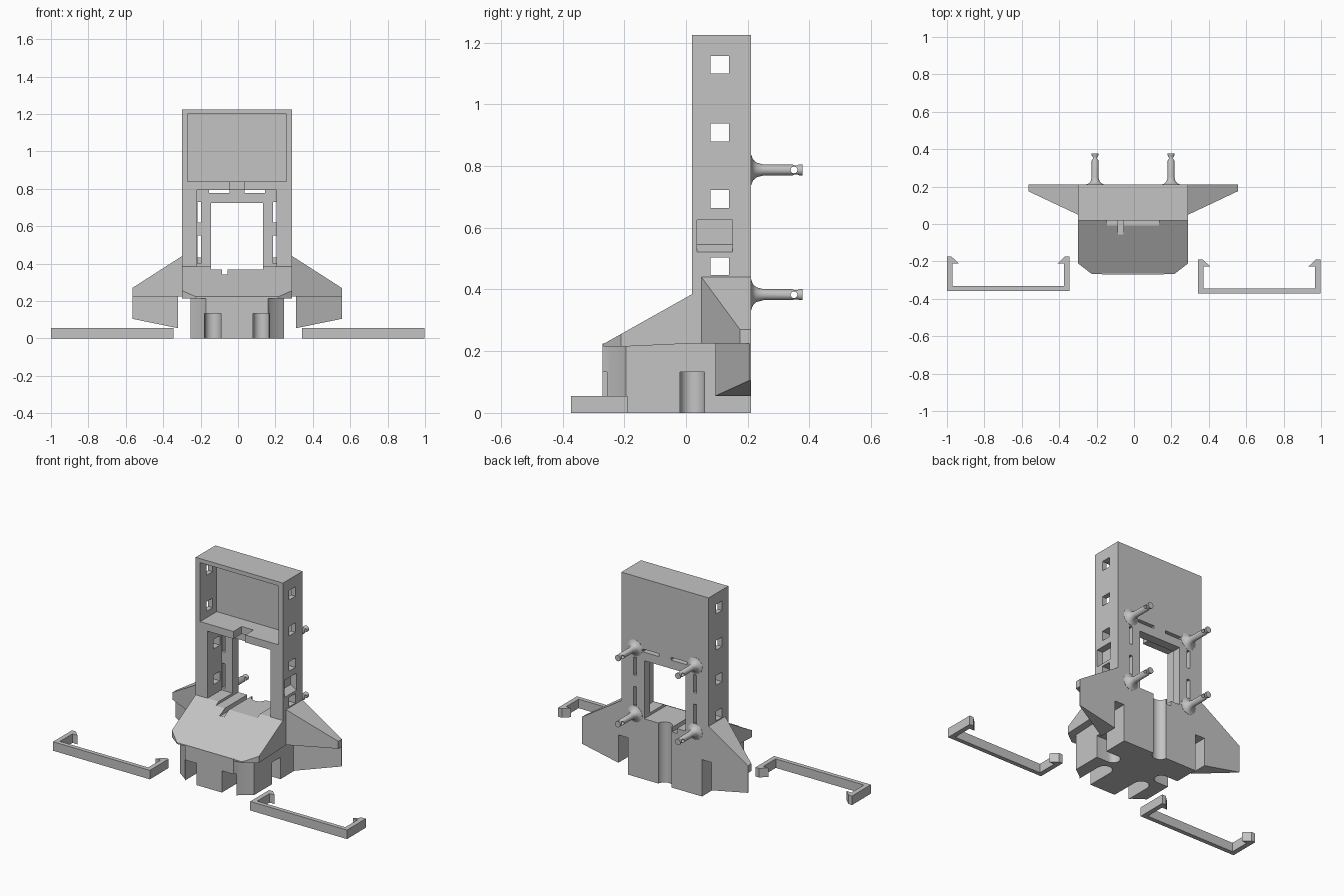
import bpy, bmesh, math
from mathutils import Vector

if "Cube" in bpy.data.objects:
    bpy.data.objects.remove(bpy.data.objects["Cube"])

GREY = bpy.data.materials.new("plain grey")
GREY.use_nodes = True
GREY.diffuse_color = (0.55, 0.55, 0.55, 1)
GREY.node_tree.nodes["Principled BSDF"].inputs["Base Color"].default_value = GREY.diffuse_color
CX = -0.005  # centre line of the tower and base


def finish(name, bm):
    bmesh.ops.recalc_face_normals(bm, faces=bm.faces)
    mesh = bpy.data.meshes.new(name)
    bm.to_mesh(mesh)
    bm.free()
    mesh.materials.append(GREY)
    obj = bpy.data.objects.new(name, mesh)
    bpy.context.collection.objects.link(obj)
    return obj


def prism(name, axis, outline, low, high):
    """Extrude a 2D outline along an axis (the outline holds the other two coordinates)."""
    bm = bmesh.new()
    i = "xyz".index(axis)
    verts = []
    for p in outline:
        co = list(p)
        co.insert(i, low)
        verts.append(bm.verts.new(co))
    face = bm.faces.new(verts)
    new = bmesh.ops.extrude_face_region(bm, geom=[face])["geom"]
    shift = Vector((0, 0, 0))
    shift[i] = high - low
    bmesh.ops.translate(bm, vec=shift, verts=[v for v in new if isinstance(v, bmesh.types.BMVert)])
    return finish(name, bm)


def box(name, x0, x1, y0, y1, z0, z1):
    return prism(name, "z", [(x0, y0), (x1, y0), (x1, y1), (x0, y1)], z0, z1)


def rod(name, axis, a, b, radius, low, high, sides=24):
    ring = [(a + radius * math.cos(math.tau * k / sides), b + radius * math.sin(math.tau * k / sides))
            for k in range(sides)]
    return prism(name, axis, ring, low, high)


def combine(obj, tools, operation="DIFFERENCE"):
    for tool in tools:
        mod = obj.modifiers.new("cut", "BOOLEAN")
        mod.operation = operation
        mod.solver = "EXACT"
        mod.object = tool
        bpy.context.view_layer.objects.active = obj
        bpy.ops.object.modifier_apply(modifier=mod.name)
        bpy.data.objects.remove(tool)
    return obj


def smooth(obj):
    bpy.ops.object.select_all(action="DESELECT")
    obj.select_set(True)
    bpy.context.view_layer.objects.active = obj
    bpy.ops.object.shade_smooth_by_angle(angle=math.radians(35))


def sided(s, points):
    """Place half-outline points on one side of the centre line."""
    return [(CX + s * x, v) for x, v in points]


def symmetric(points):
    return sided(1, points) + sided(-1, points[::-1])


# Tower with display recess, lower cavity, window and slots
tower = box("tower", -0.3, 0.29, 0.02, 0.21, 0.225, 1.225)
cuts = [box("cut", -0.27, 0.26, -0.1, 0.18, 0.84, 1.2),
        box("cut", -0.22, 0.205, -0.1, 0.155, 0.385, 0.795),
        box("cut", -0.045, 0.035, -0.1, 0.1, 0.78, 0.85),
        box("cut", -0.145, 0.135, -0.1, 0.3, 0.37, 0.725)]
for z in (0.475, 0.693, 0.908, 1.128):
    cuts.append(box("cut", -0.5, 0.5, 0.08, 0.14, z - 0.029, z + 0.029))
for s in (-1, 1):
    for z0, z1 in ((0.4, 0.55), (0.62, 0.73)):
        cuts.append(prism("cut", "z", sided(s, [(0.192, 0.1), (0.212, 0.1), (0.212, 0.3), (0.192, 0.3)]), z0, z1))
    cuts.append(prism("cut", "z", sided(s, [(0.04, 0.1), (0.15, 0.1), (0.15, 0.3), (0.04, 0.3)]), 0.777, 0.794))
cuts.append(box("cut", -0.085, -0.055, -0.1, 0.3, 0.34, 0.4))
cuts.append(rod("cut", "z", CX, 0.215, 0.045, 0, 0.4))
cuts.append(prism("cut", "y", [(0.3, 0.515), (0.25, 0.545), (0.25, 0.625), (0.3, 0.625)], 0.035, 0.15))
smooth(combine(tower, cuts))

# Base body with bottom channels
body = prism("base_body", "z", symmetric(
    [(0.25, 0.21), (0.25, -0.195), (0.18, -0.245), (0.165, -0.27)]), 0, 0.225)
cuts = []
for s in (-1, 1):
    cuts.append(prism("cut", "z", sided(s, [(0.085, -0.4), (0.173, -0.4), (0.173, -0.1), (0.085, -0.1)]), -0.1, 0.133))
    cuts.append(rod("cut", "z", CX + s * 0.129, -0.1, 0.043, -0.1, 0.133))
    cuts.append(prism("cut", "z", sided(s, [(0.17, -0.02), (0.4, -0.02), (0.4, 0.06), (0.17, 0.06)]), -0.1, 0.133))
    cuts.append(rod("cut", "z", CX + s * 0.17, 0.02, 0.04, -0.1, 0.133))
cuts.append(rod("cut", "z", CX, 0.215, 0.045, -0.1, 0.4))
smooth(combine(body, cuts))

# Sloped roof over the base, with clipped front corners
roof = prism("sloped_roof", "x", [(0.02, 0.225), (0.02, 0.385), (-0.27, 0.222), (-0.27, 0.215), (-0.2, 0.215)],
             -0.3, 0.29)
combine(roof, [prism("clip", "z", symmetric([(0.295, 0.1), (0.295, -0.21), (0.22, -0.268)]), 0, 1)], "INTERSECT")
combine(roof, [box("cut", -0.145, 0.135, -0.2, 0.1, 0.37, 0.5),
               box("cut", -0.085, -0.055, -0.055, 0.1, 0.34, 0.5)])

# Side wings: a sloped upper part and a tapering lower part
for s, side in ((1, "left"), (-1, "right")):
    upper = prism(side + "_wing_upper", "y", sided(
        s, [(0.28, 0.225), (0.56, 0.225), (0.56, 0.27), (0.295, 0.44), (0.28, 0.44)]), 0, 0.21)
    combine(upper, [prism("clip", "z", sided(
        s, [(0.28, 0.05), (0.295, 0.05), (0.56, 0.175), (0.56, 0.25), (0.28, 0.25)]), 0, 1)], "INTERSECT")
    lower = prism(side + "_wing_lower", "y", sided(
        s, [(0.315, 0.225), (0.315, 0.055), (0.56, 0.105), (0.56, 0.225)]), 0, 0.21)
    combine(lower, [prism("clip", "z", sided(
        s, [(0.315, 0.095), (0.56, 0.205), (0.56, 0.25), (0.315, 0.25)]), 0, 1)], "INTERSECT")

# Flared rear pegs with a cross hole
profile = [(0.05, 0.2), (0.05, 0.211), (0.034, 0.217), (0.024, 0.228), (0.018, 0.25), (0.018, 0.345),
           (0.015, 0.35), (0.015, 0.362), (0.018, 0.367), (0.018, 0.377)]
for x, side in ((CX + 0.203, "left"), (CX - 0.203, "right")):
    for z, level in ((0.383, "lower"), (0.787, "upper")):
        bm = bmesh.new()
        rings = [[bm.verts.new((x + r * math.cos(math.tau * k / 24), y, z + r * math.sin(math.tau * k / 24)))
                  for k in range(24)] for r, y in profile]
        for a, b in zip(rings, rings[1:]):
            for k in range(24):
                bm.faces.new((a[k - 1], a[k], b[k], b[k - 1]))
        bm.faces.new(rings[0])
        bm.faces.new(rings[-1])
        peg = finish(side + "_" + level + "_peg", bm)
        smooth(combine(peg, [rod("cut", "x", 0.35, z, 0.011, x - 0.1, x + 0.1, 16)]))

# Loose retaining clips with inward hooks
for x, y, side in ((0.67, -0.372, "left"), (-0.673, -0.357, "right")):
    half = [(0.327, 0), (0.327, 0.182), (0.302, 0.182), (0.264, 0.146), (0.298, 0.146), (0.298, 0.026)]
    outline = [(x + u, y + v) for u, v in half] + [(x - u, y + v) for u, v in half[::-1]]
    prism(side + "_clip", "z", outline, 0, 0.055)
